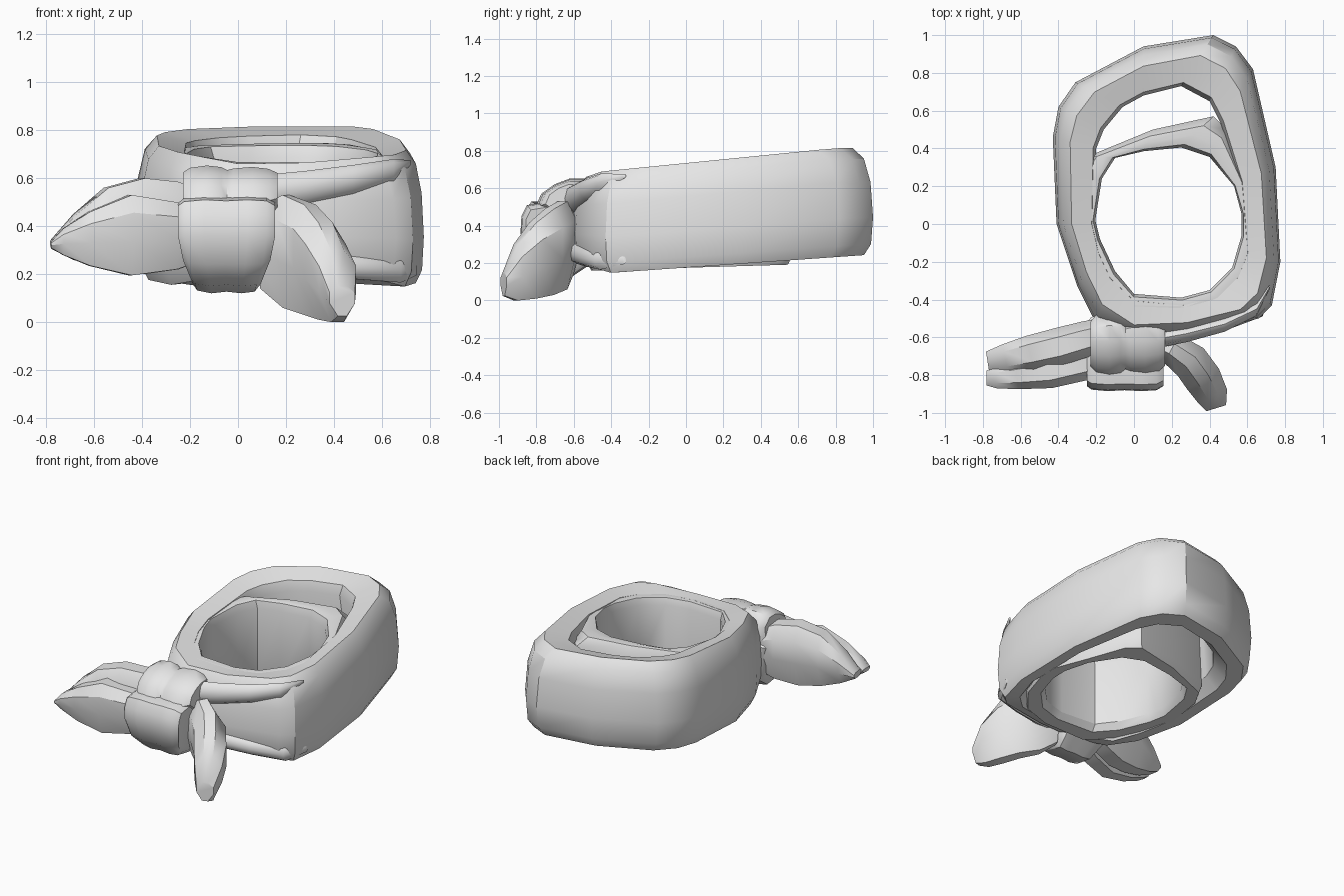
import bpy, bmesh, math
from mathutils import Vector

if "Cube" in bpy.data.objects:
    bpy.data.objects.remove(bpy.data.objects["Cube"])

cloth = bpy.data.materials.new("light_grey_cloth")
cloth.diffuse_color = (0.8, 0.8, 0.8, 1)
cloth.use_nodes = True
cloth.node_tree.nodes["Principled BSDF"].inputs["Base Color"].default_value = cloth.diffuse_color


def loft(name, rings, closed=False, angle=32):
    """Skin a list of equal-length point rings; cap the ends unless closed."""
    bm = bmesh.new()
    vs = [[bm.verts.new(p) for p in ring] for ring in rings]
    n, m = len(vs), len(vs[0])
    for i in range(n if closed else n - 1):
        a, b = vs[i], vs[(i + 1) % n]
        for j in range(m):
            k = (j + 1) % m
            bm.faces.new((a[j], a[k], b[k], b[j]))
    if not closed:
        bm.faces.new(vs[0])
        bm.faces.new(vs[-1])
    bmesh.ops.recalc_face_normals(bm, faces=bm.faces)
    mesh = bpy.data.meshes.new(name)
    bm.to_mesh(mesh)
    bm.free()
    ob = bpy.data.objects.new(name, mesh)
    bpy.context.collection.objects.link(ob)
    mesh.materials.append(cloth)
    bpy.ops.object.select_all(action='DESELECT')
    ob.select_set(True)
    bpy.context.view_layer.objects.active = ob
    bpy.ops.object.shade_smooth_by_angle(angle=math.radians(angle))
    return ob


def band(name, stations, profile, top, bottom):
    """Closed band: stations are (outer x, y, inner x, y); profile is (inward, height)."""
    rings = []
    for ox, oy, ix, iy in stations:
        ring = []
        for t, h in profile:
            x, y = ox + (ix - ox) * t, oy + (iy - oy) * t
            zb, zt = bottom(y), top(y)
            ring.append((x, y, zb + (zt - zb) * h))
        rings.append(ring)
    return loft(name, rings, closed=True)


def leaf(name, stations, sharp=0.5):
    """Lens-shaped tail: stations are (x, y, low z, high z, half thickness)."""
    rings = []
    for i, (x, y, lo, hi, t) in enumerate(stations):
        p, q = stations[max(i - 1, 0)], stations[min(i + 1, len(stations) - 1)]
        d = Vector((q[0] - p[0], q[1] - p[1])).normalized()
        nx, ny = d.y * t, -d.x * t
        sec = [(-sharp, 1), (sharp, 1), (1, 0.78), (1, 0.42), (sharp, 0),
               (-sharp, 0), (-1, 0.42), (-1, 0.78)]
        rings.append([(x + nx * s, y + ny * s, lo + (hi - lo) * h) for s, h in sec])
    return loft(name, rings)


# outer wrap of the neckerchief, a wide loose loop
band("outer_band", [
    (-.41, 0, -.21, 0), (-.43, .46, -.2, .4), (-.40, .62, -.16, .5), (-.31, .75, -.06, .62),
    (.05, .94, .05, .68), (.42, 1, .25, .73), (.54, .94, .40, .65), (.63, .82, .46, .53),
    (.75, .3, .56, .22), (.775, -.2, .59, -.15), (.73, -.43, .54, -.27), (.66, -.5, .42, -.38),
    (.3, -.59, .25, -.42), (0, -.63, 0, -.39), (-.2, -.53, -.12, -.27), (-.3, -.33, -.18, -.14)],
    [(.4, 1), (.18, .9), (.05, .68), (0, .35), (.04, .1), (.18, 0), (.55, 0), (.85, .14),
     (1, .84), (.93, .95)],
    lambda y: min(.735 + .1 * y, .815) - .25 * max(0, -.45 - y),
    lambda y: .176 + .07 * y + .35 * max(0, -.4 - y))

# inner wrap, a tighter loop round the neck
band("inner_band", [
    (-.33, 0, -.205, .02), (-.30, .25, -.17, .24), (-.24, .36, -.1, .35), (.1, .5, .05, .385),
    (.42, .57, .25, .405), (.49, .5, .4, .355), (.58, .25, .53, .2), (.68, .03, .57, .05),
    (.68, -.1, .57, -.06), (.62, -.3, .52, -.23), (.5, -.45, .4, -.35), (.3, -.52, .25, -.39),
    (-.02, -.53, 0, -.37), (-.18, -.42, -.1, -.25), (-.3, -.15, -.18, -.08)],
    [(.6, 1), (.3, .99), (0, .88), (0, .1), (.15, 0), (.8, 0), (1, .08), (1, .9), (.9, .99)],
    lambda y: .705 + .09 * y, lambda y: .175 + .03 * y)

# soft folded strips on the front of the wrap: (x, y, z, height radius, depth radius)
FOLDS = {
    "front_fold_upper": [(.72, -.33, .665, .01, .01), (.65, -.45, .63, .05, .035),
                         (.48, -.53, .595, .06, .04), (.28, -.58, .56, .07, .045),
                         (.06, -.62, .53, .08, .05)],
    "front_fold_lower": [(.745, -.33, .215, .02, .01), (.68, -.46, .215, .05, .03),
                         (.48, -.53, .23, .05, .035), (.28, -.58, .25, .055, .04),
                         (.06, -.62, .28, .06, .05)]}
for name, path in FOLDS.items():
    loft(name, [[(x, y + d * math.cos(math.tau * k / 8), z + r * math.sin(math.tau * k / 8))
                 for k in range(8)] for x, y, z, r, d in path], angle=50)


def knot(name, section, stations):
    """Lobed roll along x: stations are (x, scale of the section about its middle)."""
    cy = sum(p[0] for p in section) / len(section)
    cz = sum(p[1] for p in section) / len(section)
    rings = []
    for x, s in stations:
        ring = []
        for y, z in section:
            squeeze = 1 - 1.7 * max(0, .3 - z)
            ring.append((-.045 + (x + .045) * squeeze, cy + (y - cy) * s, cz + (z - cz) * s))
        rings.append(ring)
    return loft(name, rings, angle=40)


# knot: main wrap below, two-lobed fold on top
knot("knot_wrap",
     [(-.5, .2), (-.48, .45), (-.6, .52), (-.76, .525), (-.85, .51), (-.88, .45), (-.885, .36),
      (-.85, .24), (-.76, .15), (-.62, .12)],
     [(-.25, .84), (-.225, .95), (-.14, 1), (-.05, .97), (.04, 1), (.12, .97), (.155, .84)])
knot("knot_fold",
     [(-.48, .44), (-.47, .58), (-.54, .65), (-.62, .65), (-.70, .62), (-.77, .57), (-.80, .5),
      (-.7, .42)],
     [(-.23, .72), (-.2, .93), (-.13, 1.03), (-.07, .96), (-.045, .83), (-.02, .9), (.06, .97),
      (.13, .88), (.165, .7)])

# left tail: two layered leaves
leaf("left_tail_front", [
    (-.18, -.70, .25, .47, .09), (-.27, -.74, .22, .5, .09), (-.45, -.785, .195, .53, .085),
    (-.62, -.805, .235, .46, .07), (-.73, -.815, .28, .39, .055), (-.78, -.815, .31, .335, .04)])
leaf("left_tail_back", [
    (-.18, -.59, .25, .55, .09), (-.26, -.61, .22, .585, .095), (-.4, -.65, .2, .6, .1),
    (-.55, -.685, .22, .56, .095), (-.68, -.715, .26, .45, .08), (-.775, -.73, .305, .345, .055)])

# right tail: one drooping leaf
leaf("right_tail", [
    (.1, -.62, .14, .48, .06), (.2, -.66, .06, .53, .085), (.3, -.73, .03, .49, .1),
    (.365, -.82, .01, .415, .1), (.415, -.91, 0, .3, .085), (.435, -.975, .025, .15, .055)],
    sharp=.35)
